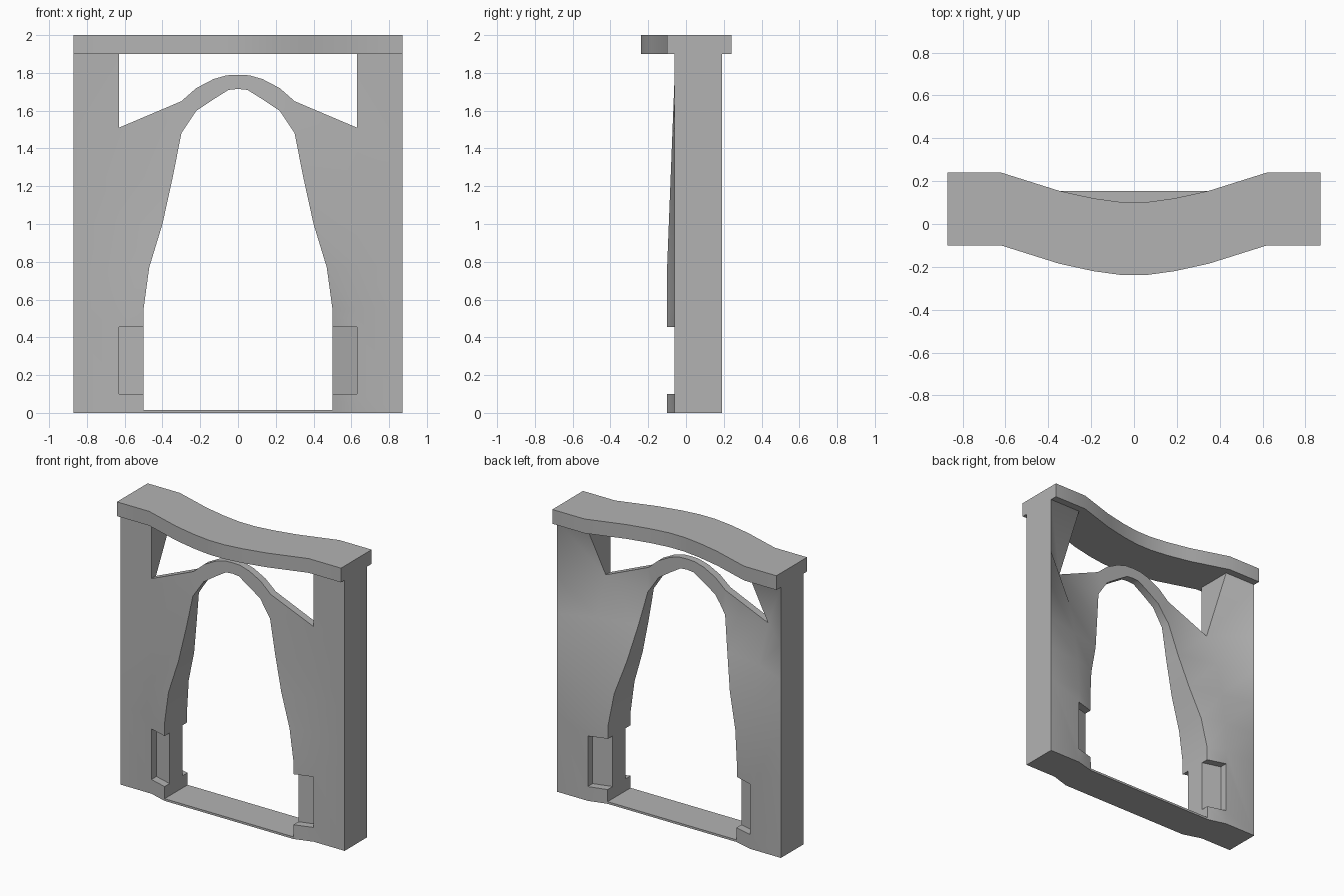
import bpy, bmesh, math

cube = bpy.data.objects.get("Cube")
if cube:
    bpy.data.objects.remove(cube)

grey = bpy.data.materials.new("plain_grey")
grey.use_nodes = True
grey.diffuse_color = (0.45, 0.45, 0.45, 1)
grey.node_tree.nodes["Principled BSDF"].inputs["Base Color"].default_value = (0.45, 0.45, 0.45, 1)


def finish(name, bm):
    bmesh.ops.recalc_face_normals(bm, faces=bm.faces)
    mesh = bpy.data.meshes.new(name)
    bm.to_mesh(mesh)
    bm.free()
    mesh.materials.append(grey)
    obj = bpy.data.objects.new(name, mesh)
    bpy.context.collection.objects.link(obj)
    return obj


def select_only(obj):
    bpy.ops.object.select_all(action='DESELECT')
    obj.select_set(True)
    bpy.context.view_layer.objects.active = obj


def prism(name, plan, z0, z1):
    """Extrude a plan outline (x, y) between two heights."""
    bm = bmesh.new()
    low = [bm.verts.new((x, y, z0)) for x, y in plan]
    high = [bm.verts.new((x, y, z1)) for x, y in plan]
    bm.faces.new(low)
    bm.faces.new(high)
    n = len(plan)
    for i in range(n):
        j = (i + 1) % n
        bm.faces.new((low[i], low[j], high[j], high[i]))
    return finish(name, bm)


# Main dimensions
OUT, MID, JAMB = 0.87, 0.63, 0.5
FRONT, BACK = -0.06, 0.19
SPRING, TOP = 1.51, 1.9


def lip(z):
    """Front of the arch edge: proud low down, flush at the crown."""
    return -0.1 + 0.04 * max(0, min(1, (z - 0.77) / 1.02))


# Pillar rows: height, opening half width, back at opening, back at pillar middle
rows = [(0, JAMB, 0.155, BACK), (0.55, JAMB, 0.15, BACK), (0.77, 0.47, 0.125, 0.18),
        (1.0, 0.4, 0.085, 0.145), (1.25, 0.345, 0.035, 0.09), (1.48, 0.3, -0.005, -0.01)]
# Arch band, from the springing to the crown
upper = [(0.3, 1.65), (0.22, 1.72), (0.13, 1.767), (0.06, 1.787), (0, 1.79)]
lower = [(0.26, 1.54), (0.22, 1.6), (0.13, 1.66), (0.05, 1.71), (0, 1.715)]

# Cells as corners (x, z, front y, back y)
cells = []
grid = []
for i, (z, x, yb, ym) in enumerate(rows):
    zo = SPRING if i == len(rows) - 1 else z
    grid.append([(OUT, zo, FRONT, BACK), (MID, zo, FRONT, ym), (x, z, lip(z), yb)])
for a, b in zip(grid, grid[1:]):
    for k in (0, 1):
        cells.append((a[k], a[k + 1], b[k + 1], b[k]))
last = grid[-1]
cells.append((last[0], last[1], (MID, TOP, FRONT, BACK), (OUT, TOP, FRONT, BACK)))
u0, l0 = last[1], last[2]
for (ux, uz), (lx, lz) in zip(upper, lower):
    u1, l1 = (ux, uz, lip(uz), -0.01), (lx, lz, lip(lz), -0.01)
    cells.append((u0, l0, l1, u1))
    u0, l0 = u1, l1

# Arched frame: front and back sheets joined by walls along open edges
bm = bmesh.new()
pairs = {}


def pair(corner, side):
    x, z, yf, yb = corner
    key = (x * side + 0.0, z)
    if key not in pairs:
        pairs[key] = (bm.verts.new((x * side, yf, z)), bm.verts.new((x * side, yb, z)))
    return pairs[key]


edges = {}
for side in (1, -1):
    for cell in cells:
        ring = [pair(c, side) for c in cell]
        bm.faces.new([p[0] for p in ring])
        bm.faces.new([p[1] for p in reversed(ring)])
        for p, q in zip(ring, ring[1:] + ring[:1]):
            edges.setdefault(frozenset((p, q)), []).append((p, q))
for uses in edges.values():
    if len(uses) == 1:
        p, q = uses[0]
        bm.faces.new((p[0], p[1], q[1], q[0]))
frame = finish("arched_frame", bm)

# Shallow notches at the foot of each jamb, front and back
for side in (1, -1):
    for far, at_mid, at_tip in ((-0.4, -0.005, -0.06), (0.4, 0.135, 0.085)):
        plan = [(MID * side, at_mid), (MID * side, far), (0.45 * side, far), (0.45 * side, at_tip)]
        cutter = prism("notch_cutter", plan, 0.1, 0.455)
        cutter.hide_render = True
        mod = frame.modifiers.new("notch", 'BOOLEAN')
        mod.operation = 'DIFFERENCE'
        mod.solver = 'EXACT'
        mod.object = cutter
        select_only(frame)
        bpy.ops.object.modifier_apply(modifier=mod.name)
        bpy.data.objects.remove(cutter)

# Bowed top beam
half = [(OUT, 0.24), (0.62, 0.24), (0.35, 0.155), (0.19, 0.12), (0.06, 0.102)]
back_edge = half + [(-x, y) for x, y in reversed(half)]
front_edge = [(x, y - 0.34) for x, y in reversed(back_edge)]
beam = prism("top_beam", back_edge + front_edge, TOP, 2.0)

# Thin threshold between the pillars
sill = prism("threshold", [(-JAMB, -0.1), (JAMB, -0.1), (JAMB, 0.155), (-JAMB, 0.155)], 0, 0.015)

for obj in (frame, beam, sill):
    select_only(obj)
    bpy.ops.object.shade_smooth_by_angle(angle=math.radians(30))
